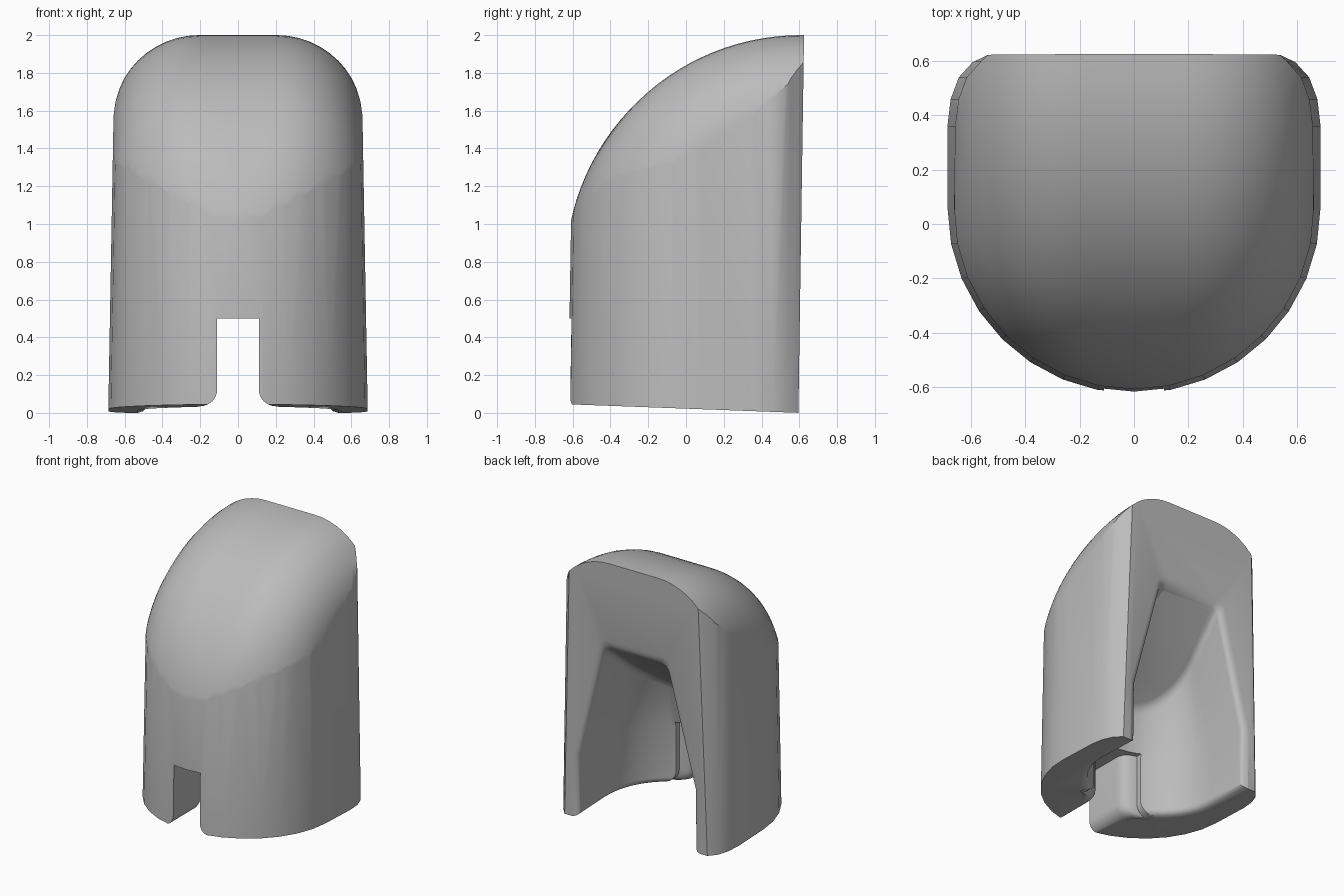
import bpy, bmesh
from math import sin, cos, pi, sqrt, radians
from mathutils import Vector

if "Cube" in bpy.data.objects:
    bpy.data.objects.remove(bpy.data.objects["Cube"], do_unlink=True)

grey = bpy.data.materials.new("plain grey")
grey.use_nodes = True
grey.diffuse_color = (0.5, 0.5, 0.5, 1)
grey.node_tree.nodes["Principled BSDF"].inputs["Base Color"].default_value = (0.5, 0.5, 0.5, 1)


def loft(name, rings, cuts=(), bevel=0):
    """Closed solid through equal rings, trimmed by (point, outward normal) planes."""
    bm = bmesh.new()
    loops = [[bm.verts.new(p) for p in ring] for ring in rings]
    n = len(loops[0])
    for a, b in zip(loops, loops[1:]):
        for i in range(n):
            j = (i + 1) % n
            bm.faces.new((a[i], a[j], b[j], b[i]))
    bm.faces.new(loops[0])
    bm.faces.new(loops[-1])
    bmesh.ops.recalc_face_normals(bm, faces=bm.faces[:])
    for point, normal in cuts:
        out = bmesh.ops.bisect_plane(bm, geom=bm.verts[:] + bm.edges[:] + bm.faces[:],
                                     plane_co=Vector(point), plane_no=Vector(normal),
                                     clear_outer=True)
        rim = [e for e in out["geom_cut"] if isinstance(e, bmesh.types.BMEdge)]
        bmesh.ops.holes_fill(bm, edges=rim, sides=0)
        if bevel:
            bmesh.ops.bevel(bm, geom=rim, offset=bevel, segments=4, profile=0.5, affect='EDGES')
    bmesh.ops.recalc_face_normals(bm, faces=bm.faces[:])
    mesh = bpy.data.meshes.new(name)
    bm.to_mesh(mesh)
    bm.free()
    mesh.materials.append(grey)
    obj = bpy.data.objects.new(name, mesh)
    bpy.context.collection.objects.link(obj)
    return obj


def carve(target, cutter, operation='DIFFERENCE'):
    mod = target.modifiers.new("carve", 'BOOLEAN')
    mod.operation, mod.object, mod.solver = operation, cutter, 'EXACT'
    bpy.context.view_layer.objects.active = target
    bpy.ops.object.modifier_apply(modifier=mod.name)
    bpy.data.objects.remove(cutter, do_unlink=True)


def mirrored(half):
    """Complete a right-hand outline with its mirror image."""
    return half + [(-x, y) for x, y in reversed(half)]


def rounding(radius, steps=6):
    """(depth, widening) pairs of a convex quarter-round edge."""
    depths = [radius * i / steps for i in range(steps + 1)]
    return [(s, radius - sqrt(radius ** 2 - (radius - s) ** 2)) for s in depths]


# Tapered D-shaped wall, with a sloping base and slightly leaning back
arc = [(0.687 * sin(i * pi / 16), 0.06 - 0.685 * cos(i * pi / 16)) for i in range(9)]
corner = [(0.687, 0.36), (0.675, 0.46), (0.645, 0.54), (0.59, 0.60), (0.545, 0.64), (0.5, 0.67)]
outline = arc + corner + [(-x, y) for x, y in reversed(arc[1:] + corner)]


def body_ring(z):
    k = 1 - 0.026 * z
    return [(x * k, y * k if y < 0 else y, z) for x, y in outline]


body = loft("housing", [body_ring(-0.2), body_ring(2.2)],
            [((0, 0.595, 0), (0, 1, -0.015)), ((0, 0, 0.0225), (0, -0.037, -1))])

# Domed top: D-shaped at its foot, turning into a rounded arch at the back
right = [(0.205 * i / 4, 1.2) for i in range(4)]
right += [(0.205 + 0.46 * sin(i * pi / 24), 0.74 + 0.46 * cos(i * pi / 24)) for i in range(13)]
right.append((0.8, 0.74))


def dome_ring(x, r):
    foot = 0.56 + sqrt(0.685 ** 2 - min(abs(x), 0.665) ** 2)
    sweep = []
    for i in range(29):
        t = i * pi / 56
        s = min(1, 1.4 * sin(t))
        depth = (1 - s) * foot + s * 1.02 * r
        sweep.append((0.61 - depth * cos(t), 0.8 + r * sin(t)))
    section = [(1.0, -0.4), (0.61 - foot, -0.4)] + sweep + [(1.0, 0.8 + r)]
    return [(x, y, z) for y, z in section]


left = [(-x, r) for x, r in reversed(right[1:])]
carve(body, loft("dome", [dome_ring(x, r) for x, r in left + right]), 'INTERSECT')

# Cavity: upright U below, narrowing above, under a sloping roof
W, MID, KNEE, TOP, TOP_W, PITCH = 0.48, 0.25, 0.47, 1.36, 0.25, 0.75


def u_ring(w, height):
    half = [(w * sin(i * pi / 24), MID - w * cos(i * pi / 24)) for i in range(13)] + [(w, 0.9)]
    pts = half + [(-x, y) for x, y in reversed(half[1:])]
    return [(x, y, height(y)) for x, y in pts]


slope = (W - TOP_W) / (TOP - KNEE)
levels = [(-0.2, W), (KNEE, W), (1.7, W - slope * (1.7 - KNEE))]
rings = [u_ring(w, lambda y, z=z: z) for z, w in levels]
carve(body, loft("cavity", rings, [((0, 0.615, TOP), (0, -PITCH, 1))], 0.04))

# Rounded lips at the base and back of the cavity
R = 0.05
lip = [(-0.06, R)] + rounding(R) + [(R + 0.01, -0.01)]
carve(body, loft("base_lip", [u_ring(W + d, lambda y, s=s: 0.0225 - 0.037 * y + s) for s, d in lip]))


def back_ring(s, d):
    c = 0.05
    top = TOP + d - PITCH * max(s, 0)
    side = TOP_W + d + slope * (TOP - top)
    half = [(W + d, -0.3), (W + d, KNEE), (side + slope * c, top - c),
            (side - 0.01, top - 0.015), (side - c, top)]
    return [(x, 0.595 + 0.015 * z - s, z) for x, z in mirrored(half)]


carve(body, loft("back_lip", [back_ring(s, d) for s, d in lip]))

# Front notch with rounded lower corners, flaring towards the cavity
N, F = 0.11, 0.09
flare = [(N + F - F * sin(i * pi / 12), 0.035 + F - F * cos(i * pi / 12)) for i in range(7)]
half_notch = [(N + F, -0.2)] + flare + [(N, 0.5)]
stations = [(-0.9, 0)] + [(-0.22 - s, d) for s, d in reversed(rounding(0.1))] + [(-0.1, 0.1)]
carve(body, loft("notch", [[(x, y, z) for x, z in mirrored([(x + d, z) for x, z in half_notch])]
                           for y, d in stations]))

# Smooth shading with crisp edges
bpy.ops.object.select_all(action='DESELECT')
body.select_set(True)
bpy.context.view_layer.objects.active = body
bpy.ops.object.shade_smooth_by_angle(angle=radians(30))
